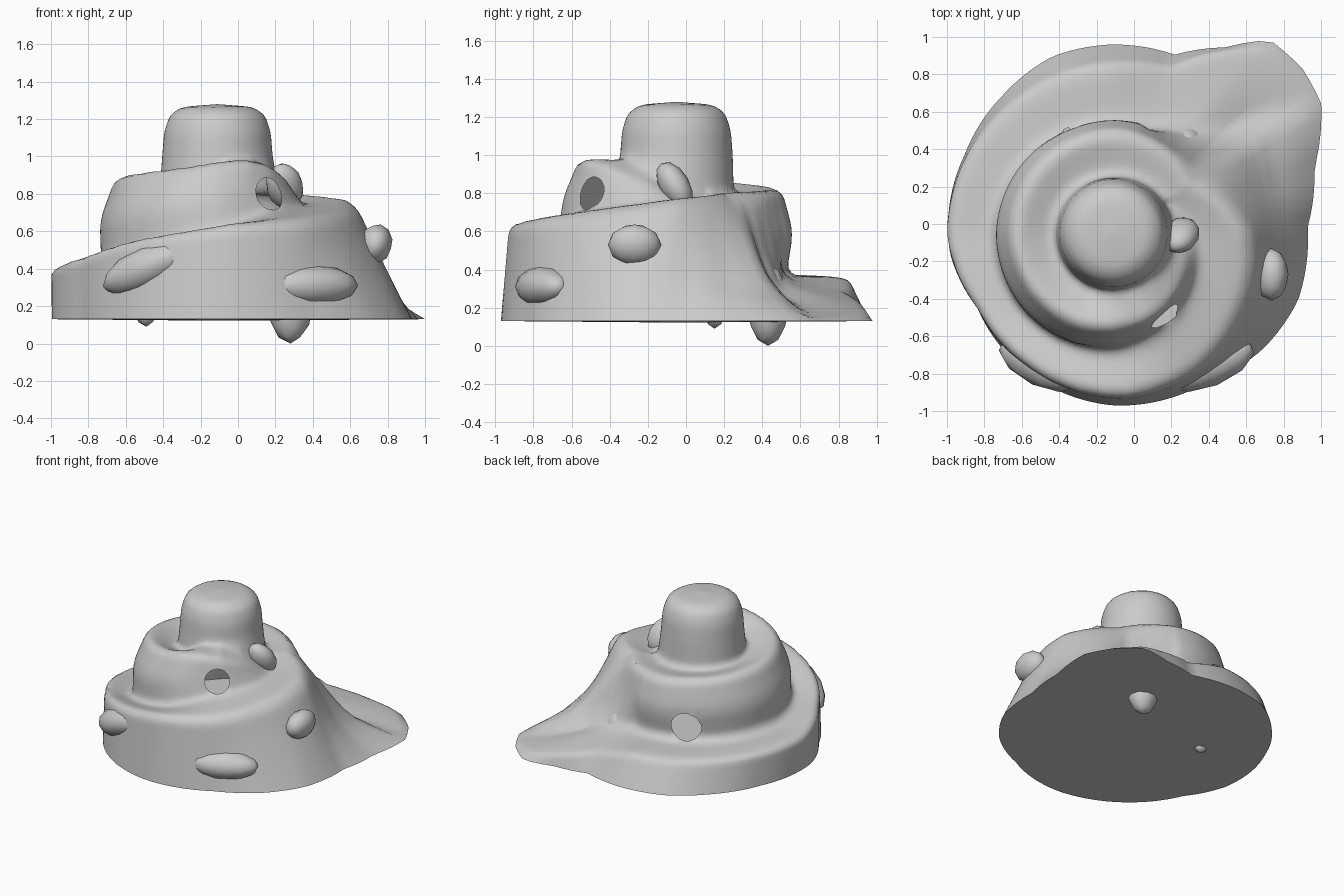
import bpy, bmesh, math
from mathutils import Vector, Euler

if "Cube" in bpy.data.objects:
    bpy.data.objects.remove(bpy.data.objects["Cube"])

stone = bpy.data.materials.new("stone grey")
stone.diffuse_color = (0.6, 0.6, 0.6, 1)
stone.use_nodes = True
stone.node_tree.nodes["Principled BSDF"].inputs["Base Color"].default_value = stone.diffuse_color

CX, CY = -0.11, -0.05      # axis of the spiral
START = 32                 # direction (degrees) where the ramp begins
COLS, ROWS = 120, 64

# keys along the spiral: angle, radius, height
RIM = [(32, 1.31), (41, 1.34), (51, 1.33), (59, 1.16), (71, 1.01), (90, 1.01), (109, 1.0),
       (129, .945), (152, .9), (187, .88), (209, .83), (236, .87), (270, .92), (302, .94),
       (322, 1.01), (340, 1.05), (362, 1.04), (378, 1.13), (392, 1.31)]
EDGE = [(32, 1.31, .13), (41, 1.31, .15), (51, 1.27, .18), (71, .93, .29), (90, .9, .36),
        (130, .88, .37), (180, .89, .4), (209, .83, .47), (236, .84, .56), (275, .88, .65),
        (302, .86, .67), (325, .8, .71), (360, .72, .78), (392, .52, .81), (450, .55, .83),
        (540, .54, .9), (600, .52, .95), (630, .51, .98), (650, .5, .98), (665, .48, .95),
        (690, .43, .87), (715, .38, .8), (752, .32, .78)]
FOOT = [(32, 1.31, .13), (41, .85, .24), (52, .68, .33), (71, .58, .36), (110, .57, .37),
        (180, .62, .41), (220, .63, .46), (270, .62, .59), (300, .56, .7), (330, .51, .73),
        (360, .45, .75), (392, .32, .78), (450, .3, .79), (540, .31, .81), (610, .31, .86),
        (640, .31, .97), (665, .32, .98), (690, .33, .92), (715, .33, .82), (752, .32, .78)]
CAP = [(.295, 1.0), (.285, 1.13), (.255, 1.22), (.19, 1.265), (0, 1.28)]


def key(keys, a):
    for p, q in zip(keys, keys[1:]):
        if a <= q[0]:
            t = max(0, (a - p[0]) / (q[0] - p[0]))
            return Vector([u + (v - u) * t for u, v in zip(p[1:], q[1:])] + [0] * (3 - len(p)))
    return Vector(keys[-1][1:])


def wall(base, top, sag, bulge=0):
    return (base + top) / 2 + Vector((bulge, -sag))


def resample(pts, n):
    # drop repeats, round corners, then space points evenly
    out = [pts[0]]
    for p in pts[1:]:
        if (p - out[-1]).length > 1e-4:
            out.append(p)
    for _ in range(2):
        cut = [out[0]]
        for p, q in zip(out, out[1:]):
            cut += [p.lerp(q, .16), p.lerp(q, .84)]
        out = cut + [out[-1]]
    lens = [0]
    for p, q in zip(out, out[1:]):
        lens.append(lens[-1] + (q - p).length)
    res, j = [], 0
    for i in range(n):
        d = lens[-1] * i / (n - 1)
        while j < len(out) - 2 and lens[j + 1] < d:
            j += 1
        span = lens[j + 1] - lens[j]
        res.append(out[j].lerp(out[j + 1], min(1, (d - lens[j]) / span) if span else 0))
    return res


def finish(bm, name):
    me = bpy.data.meshes.new(name)
    bm.to_mesh(me)
    bm.free()
    me.materials.append(stone)
    for p in me.polygons:
        p.use_smooth = True
    ob = bpy.data.objects.new(name, me)
    bpy.context.collection.objects.link(ob)
    return ob


# spiral hill: one shell swept around the axis
bm = bmesh.new()
grid = []
for c in range(COLS):
    a = START + 360 * c / COLS
    rim = Vector((key(RIM, a)[0], .13))
    e1, f1 = key(EDGE, a), key(FOOT, a)
    e2, f2 = key(EDGE, a + 360), key(FOOT, a + 360)
    sag1 = .17 * max(0, (a - 350) / 42)
    sag2 = .17 * max(0, (62 - a) / 30)
    bulge = .05 * max(0, min(1, (a - 62) / 15, (290 - a) / 40))
    prof = [rim, wall(rim, e1, sag1), e1, f1, wall(f1, e2, sag2, bulge), e2, f2]
    if (rim - e1).length < .01:
        prof = [rim, wall(rim, e2, sag2), e2, f2]
    prof += [Vector(p) for p in CAP]
    r = math.radians(a)
    grid.append([bm.verts.new((CX + p.x * math.cos(r), CY + p.x * math.sin(r), p.y))
                 for p in resample(prof, ROWS)])
for c in range(COLS):
    g, h = grid[c], grid[(c + 1) % COLS]
    for i in range(ROWS - 1):
        bm.faces.new((g[i], h[i], h[i + 1], g[i + 1]))
rims = [tuple(g[0].co) for g in grid]
bmesh.ops.remove_doubles(bm, verts=bm.verts, dist=1e-4)

# cave openings through the shell, with their borders rounded off
for centre, rad in [((.17, -.5, .8), .09), ((-.34, .48, .49), .11)]:
    mid = Vector(centre)
    gone = [f for f in bm.faces if (f.calc_center_median() - mid).length < rad]
    border = {v for f in gone for v in f.verts if any(g not in gone for g in v.link_faces)}
    bmesh.ops.delete(bm, geom=gone, context='FACES')
    for v in border:
        v.co = mid + (v.co - mid).normalized() * rad
finish(bm, "spiral_hill")

# flat underside
bm = bmesh.new()
hub = bm.verts.new((CX, CY, .122))
ring = [bm.verts.new(p) for p in rims]
for i in range(COLS):
    bm.faces.new((hub, ring[(i + 1) % COLS], ring[i]))
finish(bm, "underside")

# boulders set into the walls: centre, half sizes, rotation
ROCKS = [((-.49, -.74, .4), (.27, .13, .115), (0, -22, -25)),
         ((.4, -.75, .31), (.26, .12, .11), (0, 0, 22)),
         ((.735, -.27, .53), (.09, .14, .11), (0, 15, 0)),
         ((.28, .43, .215), (.12, .11, .215), (0, 0, 0)),
         ((-.49, .15, .25), (.08, .07, .16), (0, 0, 0)),
         ((-.68, -.02, .57), (.05, .1, .12), (0, 0, 0)),
         ((.25, -.06, .84), (.1, .08, .14), (30, -15, 0))]
for n, (pos, size, rot) in enumerate(ROCKS, 1):
    bm = bmesh.new()
    bmesh.ops.create_icosphere(bm, subdivisions=2, radius=1)
    rock = finish(bm, f"boulder_{n}")
    rock.location, rock.scale = pos, size
    rock.rotation_euler = Euler([math.radians(v) for v in rot])
